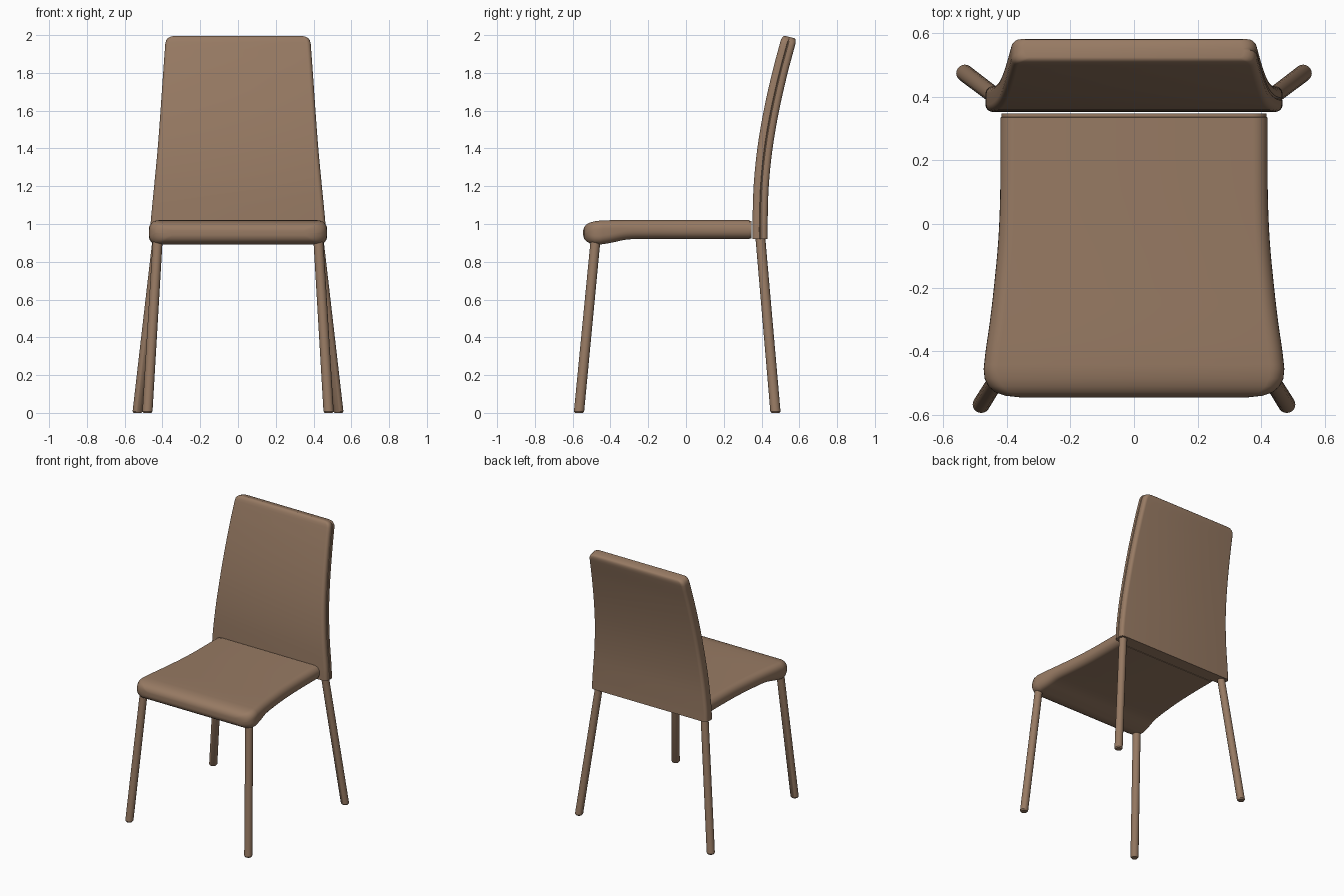
import bpy, bmesh, math
from mathutils import Vector

if "Cube" in bpy.data.objects:
    bpy.data.objects.remove(bpy.data.objects["Cube"])

leather = bpy.data.materials.new("tan_leather")
leather.diffuse_color = (0.31, 0.195, 0.125, 1)
leather.use_nodes = True
leather.node_tree.nodes["Principled BSDF"].inputs["Base Color"].default_value = leather.diffuse_color


def smooth_rows(rows, steps=4):
    """Hermite interpolation of table rows keyed on their first column."""
    def slope(i, c):
        a, b = rows[max(i - 1, 0)], rows[min(i + 1, len(rows) - 1)]
        return (b[c] - a[c]) / (b[0] - a[0])
    out = []
    for i in range(len(rows) - 1):
        p, q = rows[i], rows[i + 1]
        d = q[0] - p[0]
        for k in range(steps):
            t = k / steps
            h = (2*t**3 - 3*t**2 + 1, t**3 - 2*t**2 + t, 3*t**2 - 2*t**3, t**3 - t**2)
            out.append(tuple(h[0]*p[c] + h[1]*d*slope(i, c) + h[2]*q[c] + h[3]*d*slope(i + 1, c)
                             for c in range(len(p))))
    return out + [rows[-1]]


def rounded_rect(w, h, r, n=6, groove=0.0):
    """Rounded rectangle of half sizes w, h, with an optional groove at mid side."""
    r = min(r, w, h)
    pts = []
    for q, (sx, sy) in enumerate(((1, 1), (-1, 1), (-1, -1), (1, -1))):
        for k in range(n + 1):
            a = math.pi / 2 * (q + k / n)
            pts.append((sx * (w - r) + r * math.cos(a), sy * (h - r) + r * math.sin(a)))
        if groove and q in (1, 3):
            s = -1 if q == 1 else 1
            pts += [(s * w, s * 0.004), (s * (w - groove), 0), (s * w, -s * 0.004)] if q == 1 else \
                   [(s * w, -0.004), (s * (w - groove), 0), (s * w, 0.004)]
    return pts


def loft(name, rings, angle=40):
    """Skin a list of equal rings and cap both ends."""
    bm = bmesh.new()
    vs = [[bm.verts.new(p) for p in ring] for ring in rings]
    n = len(vs[0])
    for a, b in zip(vs, vs[1:]):
        for i in range(n):
            j = (i + 1) % n
            bm.faces.new((a[i], a[j], b[j], b[i]))
    bm.faces.new(vs[0][::-1])
    bm.faces.new(vs[-1])
    bmesh.ops.recalc_face_normals(bm, faces=bm.faces)
    me = bpy.data.meshes.new(name)
    bm.to_mesh(me)
    bm.free()
    me.materials.append(leather)
    ob = bpy.data.objects.new(name, me)
    bpy.context.collection.objects.link(ob)
    bpy.ops.object.select_all(action='DESELECT')
    ob.select_set(True)
    bpy.context.view_layer.objects.active = ob
    bpy.ops.object.shade_smooth_by_angle(angle=math.radians(angle))
    return ob


# seat cushion: y, half width, underside, top
seat = [(-0.544, 0.36, 0.938, 0.968), (-0.539, 0.405, 0.922, 0.983), (-0.528, 0.436, 0.909, 0.997),
        (-0.51, 0.457, 0.898, 1.007), (-0.485, 0.469, 0.892, 1.014)]
seat += smooth_rows([(-0.455, 0.472, 0.891, 1.018), (-0.40, 0.466, 0.90, 1.02),
                     (-0.31, 0.453, 0.918, 1.021), (-0.2, 0.44, 0.921, 1.021),
                     (-0.05, 0.426, 0.921, 1.021), (0.1, 0.42, 0.921, 1.021),
                     (0.335, 0.419, 0.921, 1.021)])
seat += [(0.3355, 0.416, 0.924, 1.017), (0.347, 0.416, 0.924, 1.017)]
loft("seat", [[(x, y, (lo + hi) / 2 + z) for x, z in rounded_rect(w, (hi - lo) / 2, 0.045)]
              for y, w, lo, hi in seat])

# backrest: z, centre y, half width, bent along a gentle curve
spine = smooth_rows([(0.92, 0.392, 0.466), (1.0, 0.392, 0.463), (1.2, 0.398, 0.444), (1.4, 0.418, 0.425),
                     (1.6, 0.452, 0.41), (1.8, 0.497, 0.396), (1.95, 0.537, 0.385)])
rows = [(z, y, w, 0.04) for z, y, w in spine]
rows += [(1.966, 0.5415, 0.381, 0.0395), (1.978, 0.545, 0.373, 0.037),
         (1.986, 0.547, 0.361, 0.033), (1.99, 0.548, 0.347, 0.027)]
rings = []
for i, (z, y, w, h) in enumerate(rows):
    a, b = rows[max(i - 1, 0)], rows[min(i + 1, len(rows) - 1)]
    t = Vector((0, b[1] - a[1], b[0] - a[0])).normalized()
    nrm = Vector((0, t.z, -t.y))
    rings.append([Vector((x, y, z)) + nrm * v for x, v in rounded_rect(w, h, 0.022, groove=0.004)])
loft("backrest", rings)


# splayed round legs with chamfered feet
def leg(name, top, foot, r=0.027, n=20):
    rings = []
    for z, rad in ((0, r - 0.006), (0.008, r), (0.935, r - 0.001)):
        c = Vector(foot).lerp(Vector(top), z / 0.935)
        rings.append([(c.x + rad * math.cos(2 * math.pi * k / n),
                       c.y + rad * math.sin(2 * math.pi * k / n), z) for k in range(n)])
    loft(name, rings, 35)


for side, s in (("left", -1), ("right", 1)):
    leg("front_leg_" + side, (s * 0.424, -0.477, 0.935), (s * 0.48, -0.567, 0))
    leg("back_leg_" + side, (s * 0.425, 0.393, 0.935), (s * 0.532, 0.474, 0))
